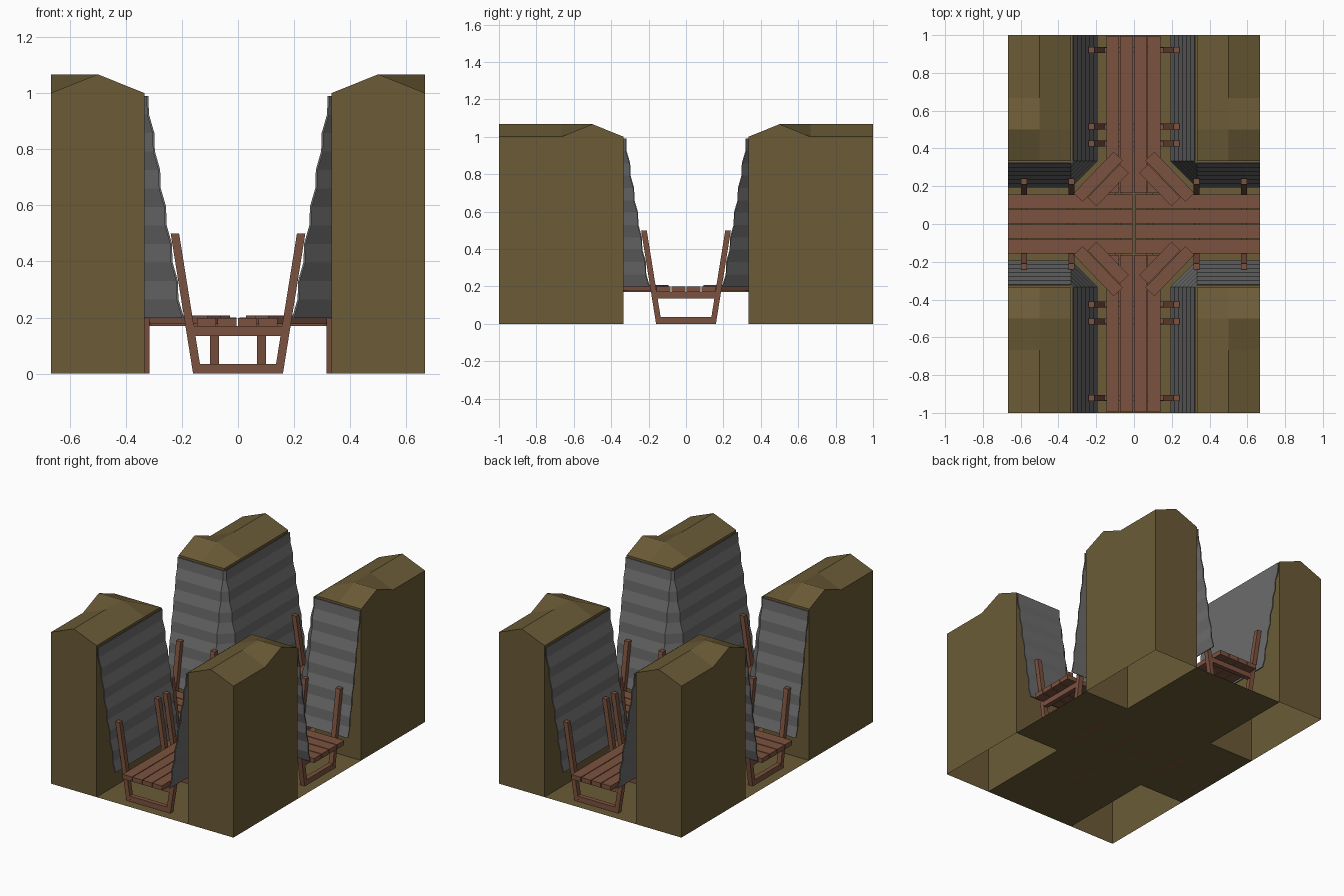
import bpy, bmesh, math
from mathutils import Matrix, Vector

if "Cube" in bpy.data.objects:
    bpy.data.objects.remove(bpy.data.objects["Cube"])


def material(name, rgb):
    m = bpy.data.materials.new(name)
    m.diffuse_color = (*rgb, 1)
    m.use_nodes = True
    m.node_tree.nodes["Principled BSDF"].inputs["Base Color"].default_value = m.diffuse_color
    return m


EARTH = material("earth", (0.147, 0.105, 0.038))
WOOD = material("wood", (0.2, 0.085, 0.05))
METAL = material("metal", (0.15, 0.15, 0.15))
QUADRANTS = [(1, 1), (-1, 1), (-1, -1), (1, -1)]


def finish(bm, name, mat):
    me = bpy.data.meshes.new(name)
    bm.to_mesh(me)
    bm.free()
    ob = bpy.data.objects.new(name, me)
    me.materials.append(mat)
    bpy.context.collection.objects.link(ob)
    return ob


def box(bm, center, size, angle=0):
    mat = (Matrix.Translation(center) @ Matrix.Rotation(angle, 4, 'Z')
           @ Matrix.Diagonal((*size, 1)))
    bmesh.ops.create_cube(bm, size=1, matrix=mat)


def prism(bm, profile, lo, hi):
    """Extrude an (x, z) profile along y."""
    f = bm.faces.new([bm.verts.new((x, lo, z)) for x, z in profile])
    r = bmesh.ops.extrude_face_region(bm, geom=[f])
    vs = [g for g in r['geom'] if isinstance(g, bmesh.types.BMVert)]
    bmesh.ops.translate(bm, verts=vs, vec=(0, hi - lo, 0))


def mirror_quadrant(bm, sx, sy):
    for v in bm.verts:
        v.co.x *= sx
        v.co.y *= sy
    if sx * sy < 0:
        bmesh.ops.reverse_faces(bm, faces=bm.faces[:])


# trench floor: single-sided cross
W, HX, HY = 1 / 3, 2 / 3, 1.0
bm = bmesh.new()
xs, ys = (-HX, -W, W, HX), (-HY, -W, W, HY)
for i in range(3):
    for j in range(3):
        if i == 1 or j == 1:
            bm.faces.new([bm.verts.new((xs[a], ys[b], 0)) for a, b in
                          ((i, j), (i + 1, j), (i + 1, j + 1), (i, j + 1))])
bmesh.ops.remove_doubles(bm, verts=bm.verts[:], dist=1e-4)
finish(bm, "trench_floor", EARTH)

# corner earth banks: open below, L-shaped ridge on top
bx, by = (W, 0.5, HX), (W, 0.5, HX, HY)
PEAK = 1.067
heights = ((1, 1, 1, 1), (1, PEAK, PEAK, PEAK), (1, PEAK, 1, 1))
for sx, sy in QUADRANTS:
    bm = bmesh.new()
    g = [[bm.verts.new((bx[i], by[j], heights[i][j])) for j in range(4)]
         for i in range(3)]
    for i in range(2):
        for j in range(3):
            bm.faces.new((g[i][j], g[i + 1][j], g[i + 1][j + 1], g[i][j + 1]))
    rim = [e for e in bm.edges if e.is_boundary]
    r = bmesh.ops.extrude_edge_only(bm, edges=rim)
    for v in r['geom']:
        if isinstance(v, bmesh.types.BMVert):
            v.co.z = 0
    bmesh.ops.recalc_face_normals(bm, faces=bm.faces[:])
    mirror_quadrant(bm, sx, sy)
    finish(bm, "earth_bank", EARTH)

# corrugated sheets leaning on the banks, with a splayed corner
PERIODS = 6
profile = [(0.014, 0.99)]
for k in range(PERIODS):
    d, z = profile[-1]
    step = 0.79 / PERIODS / 2
    profile += [(d + 0.002, z - step), (d + 0.021, z - 2 * step)]
for sx, sy in QUADRANTS:
    bm = bmesh.new()
    rows = [[bm.verts.new(p) for p in ((W - d, HY, z), (W - d, W, z),
                                       (W, W - d, z), (HX, W - d, z))]
            for d, z in profile]
    for a, b in zip(rows, rows[1:]):
        for i in range(3):
            bm.faces.new((a[i], b[i], b[i + 1], a[i + 1]))
    bm.normal_update()
    bm.faces.ensure_lookup_table()
    if bm.faces[0].normal.x > 0:
        bmesh.ops.reverse_faces(bm, faces=bm.faces[:])
    mirror_quadrant(bm, sx, sy)
    ob = finish(bm, "corrugated_sheet", METAL)
    mod = ob.modifiers.new("thickness", 'SOLIDIFY')
    mod.thickness = 0.007
    mod.offset = -1


# support frames: sill, crossbeam and two splayed posts
def frame(pos, along_x=False, top=0.5):
    bm = bmesh.new()
    t = 0.016
    box(bm, (0, 0, 0.0175), (0.29, 2 * t - 0.002, 0.035))
    box(bm, (0, 0, 0.1525), (0.32, 2 * t - 0.002, 0.035))
    run = 0.16 * top
    for s in (-1, 1):
        prism(bm, [(s * 0.13, 0), (s * 0.16, 0),
                   (s * (0.16 + run), top), (s * (0.13 + run), top)], -t, t)
    bmesh.ops.recalc_face_normals(bm, faces=bm.faces[:])
    ob = finish(bm, "support_frame", WOOD)
    ob.location = (pos, 0, 0) if along_x else (0, pos, 0)
    ob.rotation_euler.z = math.pi / 2 if along_x else 0


for s in (-1, 1):
    for y in (0.92, 0.515, 0.425):
        frame(s * y)
    for x in (0.583, 0.332):
        frame(s * x, True)
    frame(s * 0.083, True, 0.17)

# duckboard planks along both arms
bm = bmesh.new()
for k in (-1.5, -0.5, 0.5, 1.5):
    for s in (-1, 1):
        box(bm, (k * 0.073 - 0.003, s * 0.58, 0.184), (0.068, 0.83, 0.03))
        box(bm, (s * 0.336, k * 0.08, 0.185), (0.66, 0.074, 0.03))
finish(bm, "walkway_planks", WOOD)

# diagonal planks cutting the corners of the crossing
bm = bmesh.new()
for sx, sy in QUADRANTS:
    for cx, cy, length in ((0.19, 0.25, 0.305), (0.137, 0.205, 0.245)):
        box(bm, (sx * cx, sy * cy, 0.193), (length, 0.066, 0.03),
            -sx * sy * math.radians(46))
finish(bm, "corner_planks", WOOD)
